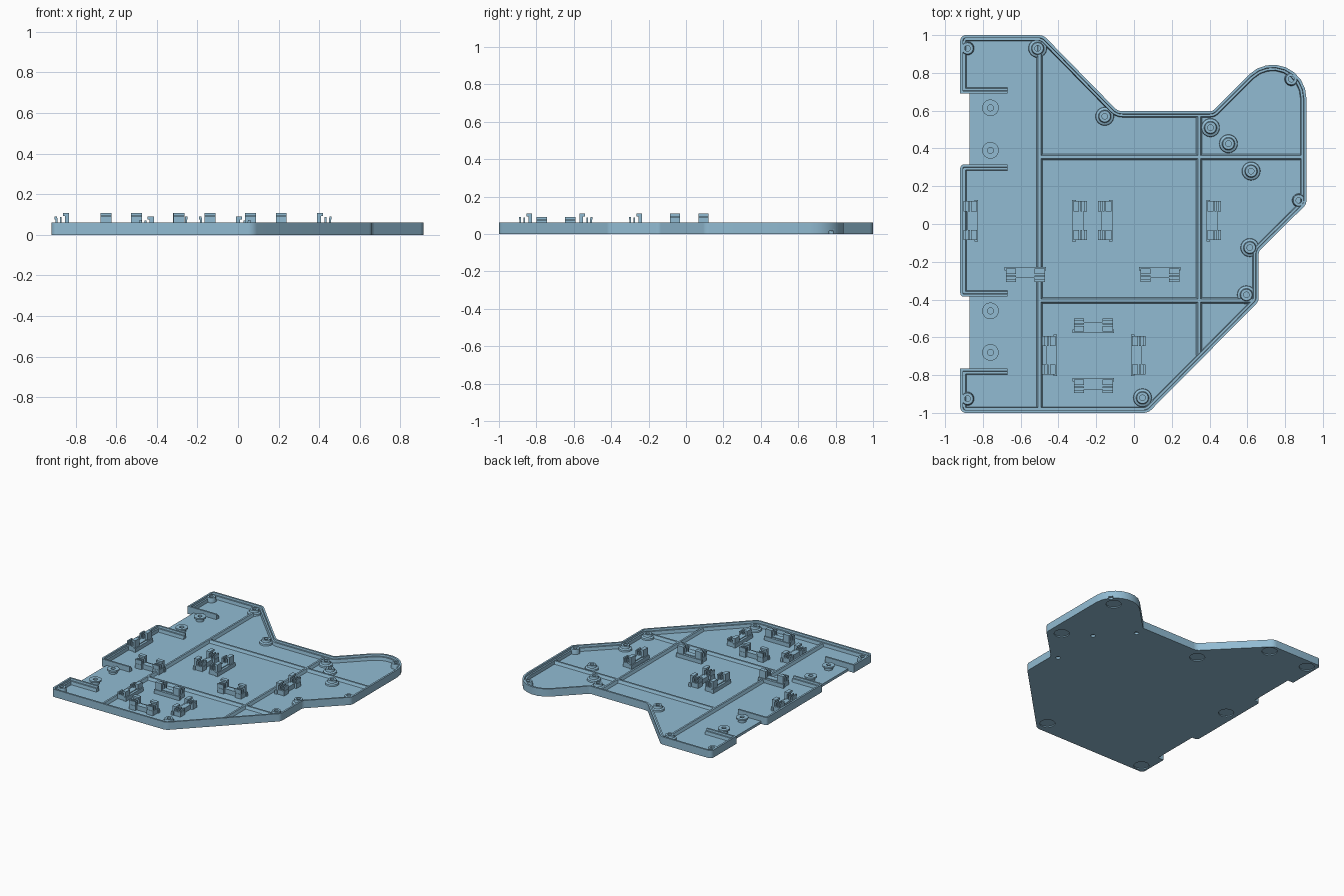
import bpy, bmesh, math
from mathutils import Vector, Matrix

cube = bpy.data.objects.get("Cube")
if cube:
    bpy.data.objects.remove(cube)

blue = bpy.data.materials.new("soft_blue_plastic")
blue.use_nodes = True
COLOR = (0.285, 0.5, 0.65, 1)
blue.diffuse_color = COLOR
blue.node_tree.nodes["Principled BSDF"].inputs["Base Color"].default_value = COLOR

FLOOR, RIM = 0.02, 0.06


def finish(bm, name, smooth=True):
    bmesh.ops.recalc_face_normals(bm, faces=bm.faces)
    mesh = bpy.data.meshes.new(name)
    bm.to_mesh(mesh)
    bm.free()
    mesh.materials.append(blue)
    obj = bpy.data.objects.new(name, mesh)
    bpy.context.collection.objects.link(obj)
    if smooth:
        bpy.ops.object.select_all(action='DESELECT')
        obj.select_set(True)
        bpy.context.view_layer.objects.active = obj
        bpy.ops.object.shade_smooth_by_angle(angle=math.radians(30))
    return obj


def rounded(corners, steps=8):
    """Replace every (x, y, radius) corner by an arc; radius 0 stays sharp."""
    pts, n = [], len(corners)
    for i, (x, y, r) in enumerate(corners):
        p = Vector((x, y))
        if r == 0:
            pts.append(p)
            continue
        a = (Vector(corners[i - 1][:2]) - p).normalized()
        b = (Vector(corners[(i + 1) % n][:2]) - p).normalized()
        half = math.acos(a.dot(b)) / 2
        c = p + (a + b).normalized() * r / math.sin(half)
        start, end = p + a * r / math.tan(half) - c, p + b * r / math.tan(half) - c
        t0 = math.atan2(start.y, start.x)
        turn = math.atan2(start.x * end.y - start.y * end.x, start.dot(end))
        for k in range(steps + 1):
            t = t0 + turn * k / steps
            pts.append(c + Vector((math.cos(t), math.sin(t))) * r)
    return pts


def sweep(path, profile, name):
    """Carry a closed (inset, z) profile along an open path, mitred inwards."""
    bm = bmesh.new()
    rings = []
    for i, p in enumerate(path):
        d1 = (p - path[i - 1]).normalized() if i else (path[1] - p).normalized()
        d2 = (path[i + 1] - p).normalized() if i < len(path) - 1 else d1
        n1, n2 = Vector((d1.y, -d1.x)), Vector((d2.y, -d2.x))
        m = (n1 + n2) / (1 + n1.dot(n2))
        rings.append([bm.verts.new((*(p + m * d), z)) for d, z in profile])
    k = len(profile)
    for r, s in zip(rings, rings[1:]):
        for j in range(k):
            bm.faces.new((r[j], r[(j + 1) % k], s[(j + 1) % k], s[j]))
    bm.faces.new(rings[0])
    bm.faces.new(rings[-1])
    return finish(bm, name)


def box(bm, x0, x1, y0, y1, z0, z1, mat):
    size = Matrix.Diagonal((x1 - x0, y1 - y0, z1 - z0, 1))
    move = Matrix.Translation(((x0 + x1) / 2, (y0 + y1) / 2, (z0 + z1) / 2))
    bmesh.ops.create_cube(bm, size=1, matrix=mat @ move @ size)


def lathe(bm, x, y, profile, seg=24):
    rings = [[bm.verts.new((x + r * math.cos(t * math.tau / seg),
                            y + r * math.sin(t * math.tau / seg), z))
              for t in range(seg)] for r, z in profile]
    for r, s in zip(rings, rings[1:]):
        for j in range(seg):
            bm.faces.new((r[j], r[(j + 1) % seg], s[(j + 1) % seg], s[j]))
    bm.faces.new(rings[0])
    bm.faces.new(rings[-1])


# Outline, clockwise from the upper notch round to the lower notch
L, N = -0.92, -0.87
UP_HI, UP_LO, DN_HI, DN_LO = 0.69, 0.315, -0.385, -0.765
shell = [(L, UP_HI, 0), (L, 1, 0.03), (-0.48, 1, 0.06), (-0.085, 0.597, 0.06),
         (0.415, 0.597, 0.03), (0.913, 1.095, 0.178), (0.913, 0.105, 0.05),
         (0.66, -0.145, 0.04), (0.66, -0.41, 0.05), (0.075, -1, 0.06),
         (L, -1, 0.03), (L, DN_LO, 0)]
notches = [(N, DN_LO, 0), (N, DN_HI, 0), (L, DN_HI, 0.02),
           (L, UP_LO, 0.02), (N, UP_LO, 0), (N, UP_HI, 0)]

# Floor plate
bm = bmesh.new()
face = bm.faces.new([bm.verts.new((p.x, p.y, 0)) for p in rounded(shell + notches)])
top = bmesh.ops.extrude_face_region(bm, geom=[face])["geom"]
bmesh.ops.translate(bm, vec=(0, 0, FLOOR),
                    verts=[v for v in top if isinstance(v, bmesh.types.BMVert)])
floor = finish(bm, "floor_plate")

# Foot recesses and screw holes under the floor
feet = [(-0.85, 0.925), (-0.5, 0.925), (-0.155, 0.525), (0.8, 0.725),
        (0.815, 0.16), (0.06, -0.9), (-0.85, -0.93), (-0.83, 0.045)]
holes = [(0.405, 0.51), (0.62, 0.28), (0.61, -0.125), (0.868, 0.775)]
bm = bmesh.new()
for spots, r, depth in ((feet, 0.055, 0.008), (holes, 0.017, 0.016)):
    for x, y in spots:
        lathe(bm, x, y, [(r, -0.02), (r, depth)])
cutter = finish(bm, "recess_cutter", False)
cutter.hide_render = True
mod = floor.modifiers.new("recesses", 'BOOLEAN')
mod.operation, mod.object, mod.solver = 'DIFFERENCE', cutter, 'EXACT'
bpy.context.view_layer.objects.active = floor
bpy.ops.object.modifier_move_to_index(modifier=mod.name, index=0)
bpy.ops.object.modifier_apply(modifier=mod.name)
bpy.data.objects.remove(cutter)

# Stepped rim walls, returning inwards beside each notch
rim = [(0, FLOOR), (0, RIM), (0.014, RIM), (0.016, 0.045), (0.028, 0.045), (0.032, FLOOR)]
IN = -0.67
sweep(rounded([(IN, UP_HI, 0), (L, UP_HI, 0)] + shell[1:] + [(IN, DN_LO, 0)]),
      rim, "outer_rim")
sweep(rounded([(IN, DN_HI, 0), (L, DN_HI, 0.02), (L, UP_LO, 0.02), (IN, UP_LO, 0)]),
      rim, "middle_rim")

# Tapered stiffening ribs
rib = [(-0.016, FLOOR), (-0.007, 0.042), (0.007, 0.042), (0.016, FLOOR)]
for name, a, b in (("left_long_rib", (-0.5, -0.98), (-0.5, 0.97)),
                   ("right_long_rib", (0.345, -0.695), (0.345, 0.58)),
                   ("back_cross_rib", (-0.5, 0.355), (0.89, 0.355)),
                   ("front_cross_rib", (-0.5, -0.405), (0.635, -0.405))):
    sweep([Vector(a), Vector(b)], rib, name)

# Screw bosses: flared ones inside, slim ones against the rim
bm = bmesh.new()
for x, y in [(-0.51, 0.93), (-0.155, 0.57), (0.405, 0.51), (0.5, 0.425), (0.62, 0.28),
             (0.613, -0.125), (0.595, -0.375), (0.045, -0.92)]:
    lathe(bm, x, y, [(0.049, FLOOR), (0.047, 0.032), (0.034, 0.038), (0.03, 0.056),
                     (0.015, 0.056), (0.015, 0.03)])
for x, y in [(-0.882, 0.93), (0.833, 0.767), (0.873, 0.125), (-0.882, -0.925)]:
    lathe(bm, x, y, [(0.036, FLOOR), (0.034, 0.04), (0.03, 0.056),
                     (0.015, 0.056), (0.015, 0.03)])
finish(bm, "rim_bosses")

# Round standoffs beside the notches
bm = bmesh.new()
for y in (0.615, 0.39, -0.46, -0.68):
    lathe(bm, -0.76, y, [(0.03, FLOOR), (0.03, 0.04), (0.044, 0.042), (0.044, 0.054),
                         (0.016, 0.054), (0.016, 0.03)])
finish(bm, "standoffs")


# Snap clips: tall stop on local +y, sprung hooks on -y
def clip(x, y, turn, top, name):
    m = Matrix.Translation((x, y, 0)) @ Matrix.Rotation(math.radians(turn), 4, 'Z')
    bm = bmesh.new()
    box(bm, -0.11, 0.11, 0.018, 0.037, FLOOR, 0.05, m)
    box(bm, -0.06, 0.06, -0.022, 0.02, FLOOR, 0.056, m)
    for s in (-0.076, 0.076):
        u0, u1 = s - 0.027, s + 0.027
        box(bm, u0, u1, -0.04, 0.02, FLOOR, 0.056, m)
        box(bm, u0, u1, 0.01, 0.03, FLOOR, top, m)
        box(bm, u0, u1, 0.0, 0.011, top - 0.015, top, m)
        box(bm, u0, u1, -0.016, -0.007, FLOOR, top - 0.02, m)
        box(bm, u0, u1, -0.038, -0.028, FLOOR, top - 0.025, m)
        box(bm, u0, u1, -0.041, -0.03, top - 0.032, top - 0.018, m)
    finish(bm, name, False)


for i, (x, y, turn, top) in enumerate([
        (-0.862, 0.018, -90, 0.108), (-0.29, 0.018, 90, 0.108),
        (-0.15, 0.018, -90, 0.108), (0.42, 0.018, 90, 0.108),
        (-0.445, -0.695, -90, 0.09), (0.02, -0.695, 90, 0.09),
        (-0.575, -0.265, 0, 0.108), (0.137, -0.265, 0, 0.108),
        (-0.215, -0.54, 180, 0.108), (-0.215, -0.853, 0, 0.108)]):
    clip(x, y, turn, top, f"snap_clip_{i + 1}")
